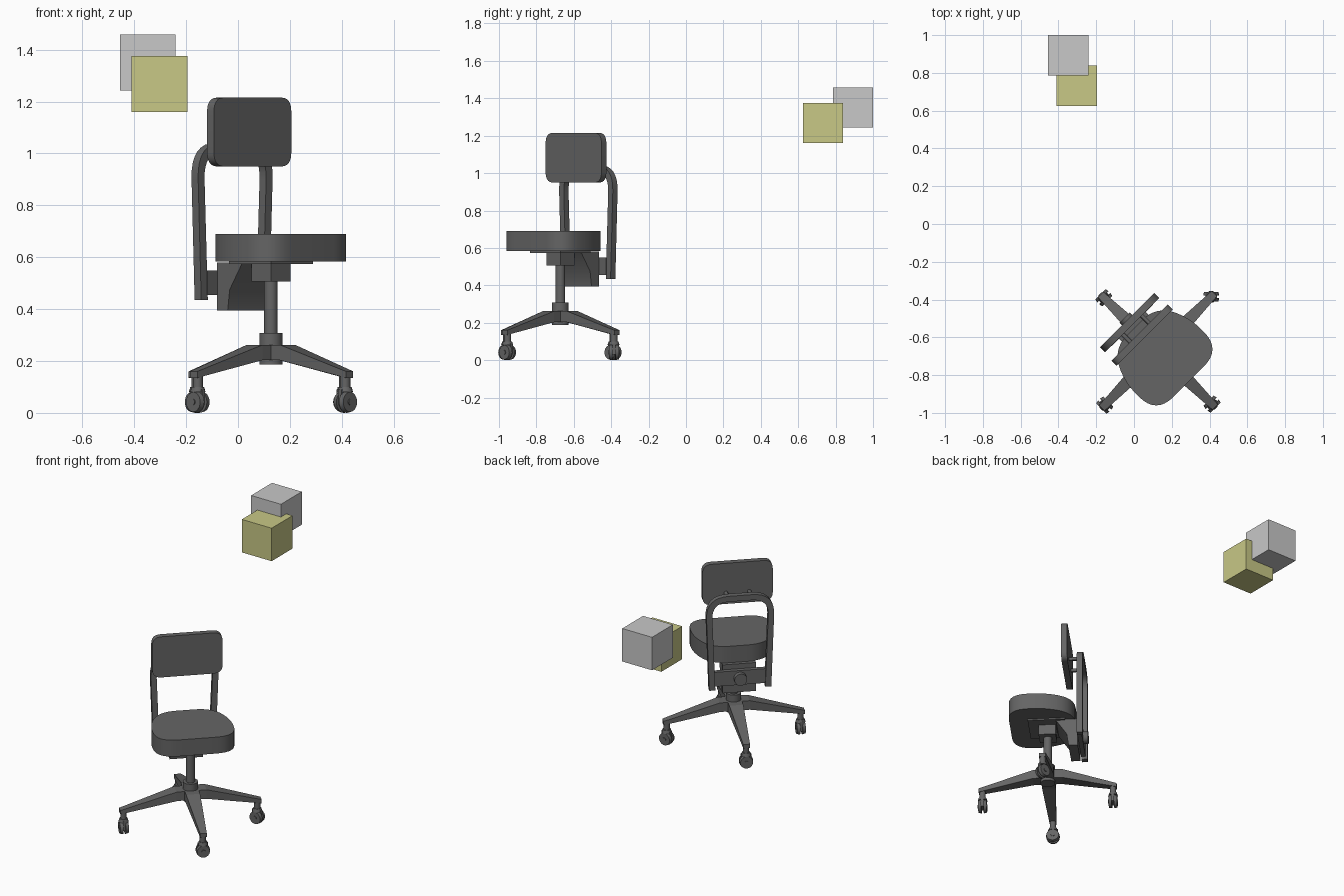
import bpy, bmesh, math
from mathutils import Matrix, Vector

cube = bpy.data.objects.get("Cube")
if cube:
    bpy.data.objects.remove(cube, do_unlink=True)


def material(name, rgb):
    m = bpy.data.materials.new(name)
    m.use_nodes = True
    m.diffuse_color = (*rgb, 1)
    m.node_tree.nodes["Principled BSDF"].inputs["Base Color"].default_value = (*rgb, 1)
    return m


DARK = material("dark_grey", (0.13, 0.13, 0.13))
GREY = material("light_grey", (0.58, 0.58, 0.58))
YELLOW = material("dull_yellow", (0.58, 0.58, 0.24))

# The chair is built facing -y, then turned and moved to its place
PLACE = Matrix.Translation((0.127, -0.672, 0)) @ Matrix.Rotation(math.radians(45), 4, "Z")


def finish(name, bm, mat=DARK, matrix=PLACE, smooth=True):
    bmesh.ops.recalc_face_normals(bm, faces=bm.faces)
    bm.transform(matrix)
    mesh = bpy.data.meshes.new(name)
    bm.to_mesh(mesh)
    bm.free()
    mesh.materials.append(mat)
    ob = bpy.data.objects.new(name, mesh)
    bpy.context.collection.objects.link(ob)
    if smooth:
        bpy.ops.object.select_all(action="DESELECT")
        ob.select_set(True)
        bpy.context.view_layer.objects.active = ob
        bpy.ops.object.shade_smooth_by_angle(angle=math.radians(30))
    return ob


def rounded(corners, steps=8):
    """Outline from (x, y, cut) corners, each cut replaced by a curve."""
    out = []
    for i, (x, y, cut) in enumerate(corners):
        p = Vector((x, y))
        if not cut:
            out.append(p)
            continue
        a = p + (Vector(corners[i - 1][:2]) - p).normalized() * cut
        b = p + (Vector(corners[(i + 1) % len(corners)][:2]) - p).normalized() * cut
        for k in range(steps + 1):
            s = k / steps
            out.append(a * (1 - s) ** 2 + p * 2 * s * (1 - s) + b * s * s)
    return out


def mirrored(half):
    """Close a right-hand half outline with its mirror image."""
    return half + [(-x, y, c) for x, y, c in reversed(half)]


def prism(name, corners, start, end, axis):
    place = {"X": lambda p, t: (t, p.x, p.y),
             "Y": lambda p, t: (p.x, t, p.y),
             "Z": lambda p, t: (p.x, p.y, t)}[axis]
    bm = bmesh.new()
    face = bm.faces.new([bm.verts.new(place(p, start)) for p in rounded(corners)])
    new = bmesh.ops.extrude_face_region(bm, geom=[face])["geom"]
    shift = Vector(place(Vector((0, 0)), end - start))
    bmesh.ops.translate(bm, vec=shift, verts=[g for g in new if isinstance(g, bmesh.types.BMVert)])
    return finish(name, bm)


def box(name, lo, hi, mat=DARK, matrix=PLACE):
    bm = bmesh.new()
    bmesh.ops.create_cube(bm, size=1)
    size = [b - a for a, b in zip(lo, hi)]
    mid = [(a + b) / 2 for a, b in zip(lo, hi)]
    bm.transform(Matrix.Translation(mid) @ Matrix.Diagonal((*size, 1)))
    return finish(name, bm, mat, matrix, smooth=False)


def cylinder(name, start, end, radius, matrix=PLACE, segments=24, tip=None):
    start, end = Vector(start), Vector(end)
    bm = bmesh.new()
    bmesh.ops.create_cone(bm, cap_ends=True, segments=segments, radius1=radius,
                          radius2=radius if tip is None else tip, depth=(end - start).length)
    turn = (end - start).to_track_quat("Z", "Y").to_matrix().to_4x4()
    bm.transform(Matrix.Translation((start + end) / 2) @ turn)
    return finish(name, bm, DARK, matrix)


# Floating cubes
box("yellow_cube", (-0.41, 0.625, 1.16), (-0.195, 0.84, 1.375), YELLOW, Matrix())
box("grey_cube", (-0.455, 0.785, 1.243), (-0.24, 1.0, 1.458), GREY, Matrix())

# Seat and backrest cushions
prism("seat", mirrored([(0.243, -0.23, 0.13), (0.243, 0, 0.08), (0.165, 0.175, 0.11)]),
      0.583, 0.69, "Z")
prism("backrest", mirrored([(0.211, 0.95, 0.055), (0.211, 1.215, 0.055)]), 0.1, 0.137, "Y")

# Under-seat plate, mounting box and rear bracket
box("seat_plate", (-0.115, -0.115, 0.574), (0.115, 0.115, 0.584))
box("mounting_box", (-0.053, -0.053, 0.507), (0.053, 0.053, 0.58))
prism("rear_bracket", [(0.193, 0.395, 0), (0.136, 0.395, 0), (0.125, 0.475, 0),
                       (0.055, 0.58, 0), (0.193, 0.58, 0)], -0.1, 0.1, "X")

# Arched back frame: one outline with outer and inner edges
frame = mirrored([(0.15, 0.435, 0), (0.186, 0.435, 0), (0.208, 1.042, 0.14)])
inner = [(-0.15, 0.435, 0), (-0.172, 1.006, 0.105), (0.172, 1.006, 0.105)]
prism("back_frame", frame[1:-1] + inner + frame[:1], 0.194, 0.23, "Y")
box("frame_crossbar", (-0.155, 0.192, 0.455), (0.155, 0.22, 0.548))
cylinder("adjuster_knob", (0, 0.215, 0.5), (0, 0.25, 0.5), 0.038)
for side, label in ((-1, "right"), (1, "left")):
    cylinder(f"backrest_post_{label}", (side * 0.07, 0.13, 1.022),
             (side * 0.07, 0.2, 1.022), 0.012, segments=12)

# Gas column and hub
cylinder("column", (0, 0, 0.29), (0, 0, 0.52), 0.026)
cylinder("hub", (0, 0, 0.187), (0, 0, 0.307), 0.045)


def leg(name, matrix):
    """Tapered arm lofted along x: distance, half width, bottom, top."""
    bm = bmesh.new()
    rings = []
    for r, w, lo, hi in ((0, 0.042, 0.205, 0.262), (0.09, 0.042, 0.203, 0.262),
                         (0.425, 0.02, 0.135, 0.16)):
        rings.append([bm.verts.new(c) for c in ((r, -w, lo), (r, w, lo), (r, w, hi), (r, -w, hi))])
    for a, b in zip(rings, rings[1:]):
        for i in range(4):
            j = (i + 1) % 4
            bm.faces.new((a[i], a[j], b[j], b[i]))
    bm.faces.new(rings[0])
    bm.faces.new(rings[-1])
    finish(name, bm, DARK, matrix, smooth=False)


def caster(name, matrix):
    """Twin-wheel caster with its axle along x."""
    cylinder(f"{name}_stem", (0, 0, 0.085), (0, 0, 0.15), 0.019, matrix, 16)
    cylinder(f"{name}_collar", (0, 0, 0.08), (0, 0, 0.1), 0.03, matrix, 16, 0.024)
    box(f"{name}_fork", (-0.009, -0.03, 0.03), (0.009, 0.03, 0.09), DARK, matrix)
    cylinder(f"{name}_axle", (-0.03, 0, 0.042), (0.03, 0, 0.042), 0.012, matrix, 12)
    for s, label in ((-1, "inner"), (1, "outer")):
        cylinder(f"{name}_{label}_wheel", (s * 0.007, 0, 0.042), (s * 0.026, 0, 0.042),
                 0.042, matrix, 24, 0.038)


# Four legs with casters; one caster is swivelled
for i, label in enumerate(("left", "rear", "right", "front")):
    spin = PLACE @ Matrix.Rotation(math.radians(90 * i + 0.5), 4, "Z")
    leg(f"{label}_leg", spin)
    swivel = Matrix.Rotation(math.radians(45 if label == "left" else 0), 4, "Z")
    caster(f"{label}_caster", spin @ Matrix.Translation((0.402, 0, 0)) @ swivel)
